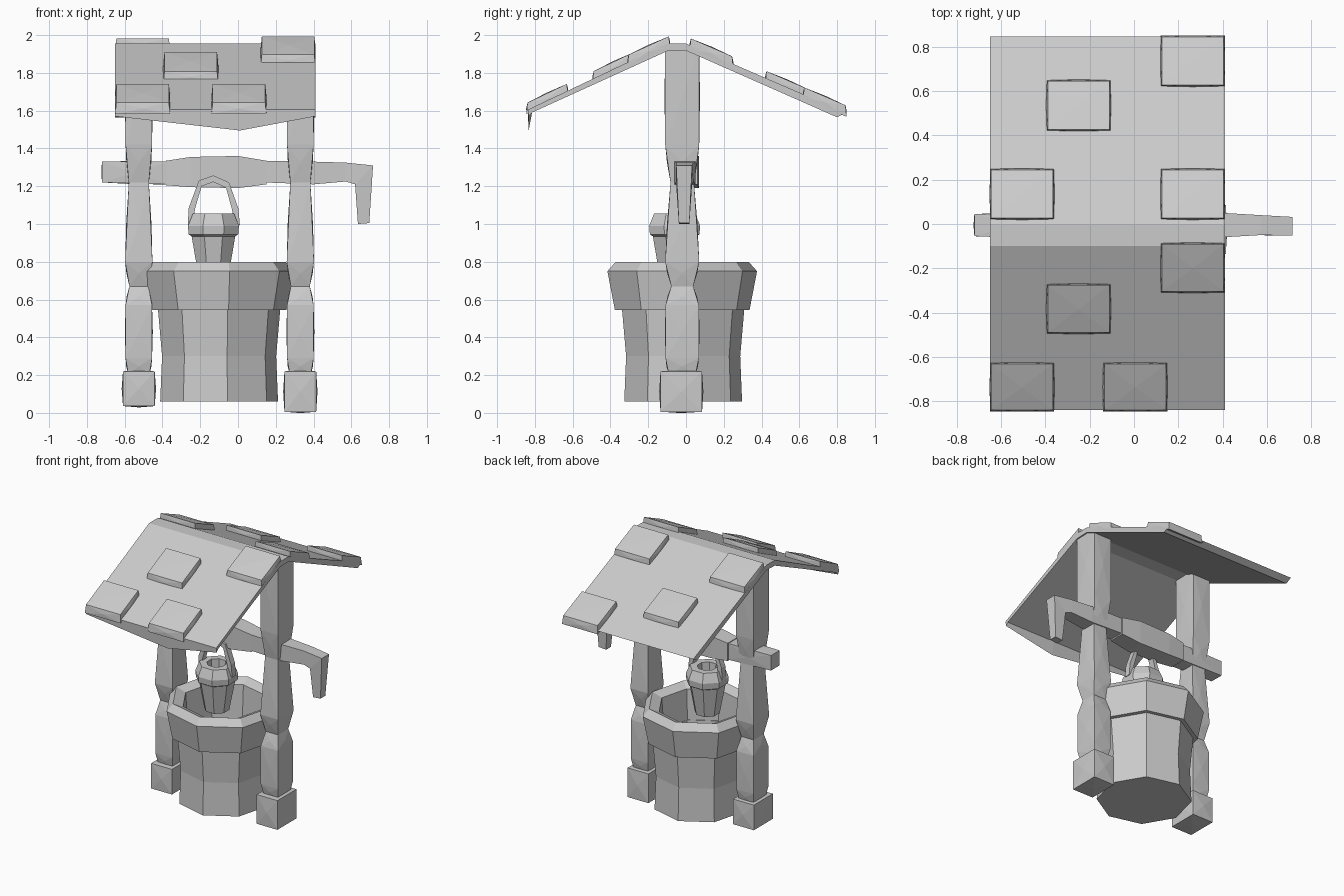
import bpy, bmesh
from math import sin, cos, radians, pi
from mathutils import Vector

cube = bpy.data.objects.get("Cube")
if cube:
    bpy.data.objects.remove(cube, do_unlink=True)

stone = bpy.data.materials.new("pale grey")
stone.use_nodes = True
GREY = (0.6, 0.6, 0.6, 1)
stone.diffuse_color = GREY
stone.node_tree.nodes["Principled BSDF"].inputs["Base Color"].default_value = GREY


def loft(name, rings, bulge=0.0, closed=False):
    """Skin a list of point rings; cap the ends, or join them when closed."""
    bm = bmesh.new()
    loops = [[bm.verts.new(p) for p in ring] for ring in rings]
    pairs = list(zip(loops, loops[1:]))
    if closed:
        pairs.append((loops[-1], loops[0]))
    else:
        bm.faces.new(loops[0])
        bm.faces.new(loops[-1])
    for a, b in pairs:
        n = len(a)
        for i in range(n):
            j = (i + 1) % n
            bm.faces.new((a[i], a[j], b[j], b[i]))
    bmesh.ops.recalc_face_normals(bm, faces=bm.faces[:])
    # slightly raised face centres give the hand-hewn look
    if bulge:
        bmesh.ops.poke(bm, faces=bm.faces[:], offset=bulge)
    mesh = bpy.data.meshes.new(name)
    bm.to_mesh(mesh)
    bm.free()
    mesh.materials.append(stone)
    obj = bpy.data.objects.new(name, mesh)
    bpy.context.collection.objects.link(obj)
    return obj


def flat_ring(cx, cy, z, hx, hy):
    return [(cx + sx * hx, cy + sy * hy, z)
            for sx, sy in ((-1, -1), (1, -1), (1, 1), (-1, 1))]


def upright_ring(x, z0, z1, cy, hy):
    return [(x, cy - hy, z0), (x, cy + hy, z0), (x, cy + hy, z1), (x, cy - hy, z1)]


def octagons(cx, cy, profile, turn=8):
    return [[(cx + r * cos(radians(turn) + k * pi / 4),
              cy + r * sin(radians(turn) + k * pi / 4), z) for k in range(8)]
            for r, z in profile]


# Posts and their foot blocks
post_profile = [(0.2, .055, .07), (0.29, .07, .088), (0.57, .07, .088),
                (0.67, .05, .058), (0.8, .072, .09), (1.22, .053, .062),
                (1.42, .07, .09), (1.93, .07, .09)]
for side, x, lift in (("right", -0.525, 0.03), ("left", 0.33, 0.0)):
    loft(side + "_post", [flat_ring(x, -0.02, z, hx, hy) for z, hx, hy in post_profile], 0.004)
    loft(side + "_foot_block", [flat_ring(x, -0.025, z, 0.084, 0.11) for z in (lift + .006, 0.22)], 0.007)

# Well wall with an open shaft, and the flared rim
loft("well_wall", octagons(-0.1, -0.015, [(.315, .06), (.305, .3), (.327, .55), (.27, .55), (.24, .2)]))
loft("well_rim", octagons(-0.1, -0.02, [(.36, .545), (.4, .75), (.355, .8), (.285, .77), (.27, .545)]), closed=True)

# Bucket
loft("bucket", octagons(-0.13, -0.06, [(.085, .72), (.125, .935), (.142, .945), (.146, .99),
                                       (.118, 1.055), (.068, 1.055), (.06, .9)], 22.5))

# Bucket handle: thin square strap swept over an arch
arch = [(-.25, 1.0), (-.245, 1.08), (-.2, 1.215), (-.13, 1.24), (-.055, 1.205), (-.015, 1.08), (-.005, 1.0)]
hub = Vector((-0.13, 1.06))
strap = []
for x, z in arch:
    p = Vector((x, z))
    d = (p - hub).normalized() * 0.017
    strap.append([(p.x + s * d.x, -0.06 + t, p.y + s * d.y)
                  for s, t in ((-1, -.022), (1, -.022), (1, .022), (-1, .022))])
loft("bucket_handle", strap)

# Winding axle: stub, drum and crank
loft("axle_stub", [upright_ring(-.72, 1.22, 1.33, -.005, .05),
                   upright_ring(-.37, 1.21, 1.33, -.005, .055)], 0.004)
loft("axle_drum", [upright_ring(-.38, 1.205, 1.335, 0, .06), upright_ring(-.25, 1.195, 1.355, 0, .068),
                   upright_ring(0, 1.19, 1.36, 0, .068), upright_ring(.15, 1.21, 1.335, 0, .06)])
crank = [upright_ring(x, z0, z1, -.005, hy) for x, z0, z1, hy in
         ((.14, 1.22, 1.335, .055), (.4, 1.21, 1.33, .055), (.57, 1.225, 1.325, .045))]
for x0, z0, x1, z1, hy in ((.62, 1.21, .715, 1.31, .042), (.635, 1.0, .695, 1.005, .028)):
    crank.append([(x0, -.01 - hy, z0), (x0, -.01 + hy, z0), (x1, -.01 + hy, z1), (x1, -.01 - hy, z1)])
loft("crank", crank)


# Roof: one bent slab whose front edge droops in the middle
def roof_section(x, droop):
    return [(x, y, z) for y, z in ((-.838, 1.605), (-.1, 1.955), (0, 1.955), (.845, 1.59),
                                   (.8, 1.565), (0, 1.918), (-.1, 1.915),
                                   (-.815, 1.59), (-.833, droop))]


loft("roof", [roof_section(-.65, 1.57), roof_section(.01, 1.495), roof_section(.41, 1.57)])


def roof_height(y):
    return 1.955 + (y + .1) * .474 if y < -.1 else 1.955 - max(y, 0) * .432


# Shingles: left edge and lower/upper depth on each slope
shingles = [(.12, -.31, -.085), (-.395, -.495, -.27), (-.65, -.845, -.625), (-.14, -.845, -.625),
            (-.395, .42, .65), (.12, .62, .85), (-.65, .02, .25), (.12, .02, .25)]
for n, (x, y0, y1) in enumerate(shingles):
    def sheet(lift, inset):
        return [(px, py, roof_height(py) + lift) for px, py in
                ((x + inset, y0 + inset), (x + .29 - inset, y0 + inset),
                 (x + .29 - inset, y1 - inset), (x + inset, y1 - inset))]
    loft("shingle_%d" % (n + 1), [sheet(-.02, 0), sheet(.038, .006)], 0.004)
